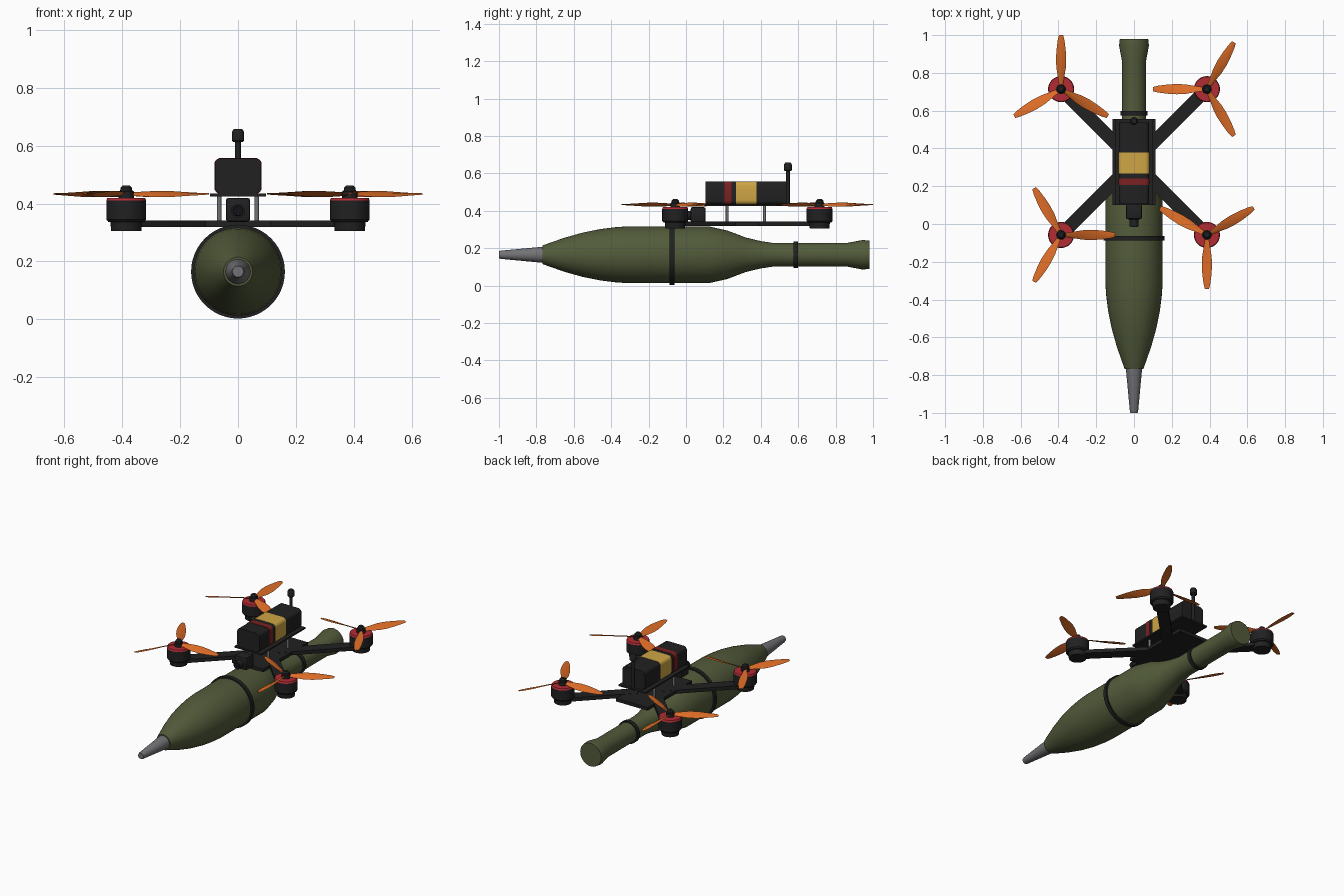
import bpy, bmesh
from math import radians, pi, sin, cos
from mathutils import Matrix, Vector

if "Cube" in bpy.data.objects:
    bpy.data.objects.remove(bpy.data.objects["Cube"])


def material(name, rgb):
    m = bpy.data.materials.new(name)
    m.use_nodes = True
    m.diffuse_color = (*rgb, 1)
    m.node_tree.nodes["Principled BSDF"].inputs["Base Color"].default_value = (*rgb, 1)
    return m


OLIVE = material("olive_paint", (0.085, 0.105, 0.043))
BLACK = material("black_carbon", (0.015, 0.015, 0.016))
GREY = material("grey_metal", (0.17, 0.17, 0.18))
ORANGE = material("orange_plastic", (0.72, 0.15, 0.02))
RED = material("red_anodised", (0.45, 0.025, 0.035))
DARK_RED = material("dark_red_band", (0.2, 0.015, 0.015))
YELLOW = material("yellow_label", (0.62, 0.38, 0.06))
GLASS = material("lens_glass", (0.006, 0.006, 0.008))


def finish(name, bm, mats, angle=35):
    bmesh.ops.recalc_face_normals(bm, faces=bm.faces[:])
    mesh = bpy.data.meshes.new(name)
    bm.to_mesh(mesh)
    bm.free()
    for m in mats:
        mesh.materials.append(m)
    obj = bpy.data.objects.new(name, mesh)
    bpy.context.collection.objects.link(obj)
    bpy.ops.object.select_all(action="DESELECT")
    obj.select_set(True)
    bpy.context.view_layer.objects.active = obj
    bpy.ops.object.shade_smooth_by_angle(angle=radians(angle))
    return obj


def lathe(name, profile, mat, at=(0, 0, 0), along_y=False, sides=32):
    """Turn (radius, distance) points around z, or around y."""
    bm = bmesh.new()
    rings = [[bm.verts.new((r * cos(2 * pi * i / sides), r * sin(2 * pi * i / sides), t))
              for i in range(sides)] for r, t in profile]
    for a, b in zip(rings, rings[1:]):
        for i in range(sides):
            j = (i + 1) % sides
            bm.faces.new((a[i], a[j], b[j], b[i]))
    bm.faces.new(rings[0])
    bm.faces.new(rings[-1])
    turn = Matrix.Rotation(-pi / 2, 4, "X") if along_y else Matrix()
    bm.transform(Matrix.Translation(at) @ turn)
    return finish(name, bm, [mat])


def box(name, lo, hi, mat, bevel=0.0, segments=1, edges=None, turn=Matrix()):
    lo, hi = Vector(lo), Vector(hi)
    bm = bmesh.new()
    bmesh.ops.create_cube(bm, size=1)
    bm.transform(Matrix.Translation((lo + hi) / 2) @ Matrix.Diagonal((*(hi - lo), 1)))
    if bevel:
        # bevel only the edges running along one axis, or all of them
        chosen = [e for e in bm.edges if edges is None or
                  abs((e.verts[0].co - e.verts[1].co)[edges]) > 1e-5]
        bmesh.ops.bevel(bm, geom=chosen, offset=bevel, segments=segments,
                        profile=0.5, affect="EDGES")
    bm.transform(turn)
    return finish(name, bm, [mat])


# --- Carried body: olive hull, grey nose and straps
AXIS = (0, 0, 0.165)
lathe("hull", [(0.05, -0.767), (0.091, -0.65), (0.119, -0.55), (0.137, -0.46),
               (0.147, -0.38), (0.152, -0.31), (0.152, 0.12), (0.13, 0.22),
               (0.092, 0.32), (0.073, 0.4), (0.064, 0.46), (0.064, 0.865),
               (0.079, 0.945), (0.075, 0.98)], OLIVE, AXIS, True, 48)
lathe("nose", [(0.019, -1.0), (0.022, -0.99), (0.043, -0.765)], GREY, AXIS, True)


def strap(name, y, inner, outer):
    lathe(name, [(inner, y - 0.0125), (outer, y - 0.0125),
                 (outer, y + 0.0125), (inner, y + 0.0125)], BLACK, AXIS, True, 48)


strap("front_strap", -0.075, 0.148, 0.162)
strap("rear_strap", 0.587, 0.06, 0.072)

# --- Frame: plates, crossed arms and standoffs
MID = Vector((0, 0.328, 0))
box("bottom_plate", (-0.113, 0.1, 0.32), (0.113, 0.556, 0.341), BLACK)
box("top_plate", (-0.097, 0.1, 0.425), (0.097, 0.556, 0.434), BLACK)
for i, angle in enumerate((45, -45)):
    turn = Matrix.Translation(MID) @ Matrix.Rotation(radians(angle), 4, "Z")
    box(f"cross_arm_{i}", (-0.57, -0.035, 0.319), (0.57, 0.035, 0.342), BLACK,
        0.02, 2, 2, turn)
for x in (-0.065, 0.065):
    for y in (0.22, 0.42):
        lathe("standoff", [(0.008, 0.34), (0.008, 0.426)], GREY, (x, y, 0), sides=12)


# --- Propeller: three pitched, tapering blades
def propeller(name, at, start):
    stations = [(0.015, 0.022, 30), (0.06, 0.036, 28), (0.11, 0.054, 24), (0.16, 0.058, 20),
                (0.21, 0.05, 15), (0.26, 0.036, 11), (0.286, 0.022, 8)]
    bm = bmesh.new()
    for k in range(3):
        spin = Matrix.Rotation(radians(start + 120 * k), 3, "Z")
        rings = []
        for x, width, pitch in stations:
            tilt = Matrix.Rotation(radians(pitch), 3, "X")
            section = [(x, -width / 2, 0), (x, 0, 0.004), (x, width / 2, 0), (x, 0, -0.002)]
            rings.append([bm.verts.new(spin @ (tilt @ Vector(p))) for p in section])
        for a, b in zip(rings, rings[1:]):
            for i in range(4):
                j = (i + 1) % 4
                bm.faces.new((a[i], a[j], b[j], b[i]))
        bm.faces.new(rings[0])
        bm.faces.new(rings[-1])
    bm.transform(Matrix.Translation(at))
    finish(name, bm, [ORANGE])


# --- Four motors with propellers
for place, x, y, start in (("rear_right", -0.386, 0.714, 90), ("rear_left", 0.386, 0.714, 60),
                           ("front_right", -0.386, -0.058, 0), ("front_left", 0.386, -0.058, 30)):
    at = (x, y, 0)
    lathe(place + "_motor_base", [(0.052, 0.305), (0.056, 0.345)], BLACK, at)
    lathe(place + "_motor_bell", [(0.062, 0.337), (0.069, 0.345), (0.069, 0.41)], BLACK, at)
    lathe(place + "_motor_cap", [(0.069, 0.41), (0.065, 0.42)], RED, at)
    lathe(place + "_hub", [(0.026, 0.418), (0.026, 0.442), (0.021, 0.444), (0.02, 0.454),
                           (0.012, 0.462)], BLACK, at, sides=16)
    propeller(place + "_propeller", (x, y, 0.433), start)

# --- Battery with coloured wraps
box("battery", (-0.08, 0.105, 0.434), (0.08, 0.538, 0.556), BLACK, 0.022, 4, 1)
for name, y0, y1, mat in (("red_wrap", 0.207, 0.242, DARK_RED),
                          ("yellow_wrap", 0.268, 0.378, YELLOW)):
    box(name, (-0.082, y0, 0.433), (0.082, y1, 0.558), mat, 0.023, 4, 1)

# --- Antenna
lathe("antenna_mast", [(0.01, 0.425), (0.01, 0.62)], BLACK, (0, 0.545, 0), sides=12)
lathe("antenna_cap", [(0.016, 0.612), (0.021, 0.618), (0.021, 0.648), (0.014, 0.658)],
      BLACK, (0, 0.545, 0), sides=16)

# --- Camera
box("camera", (-0.042, 0.025, 0.337), (0.042, 0.105, 0.42), BLACK, 0.01, 2)
lathe("camera_lens", [(0.024, -0.012), (0.024, 0.03)], BLACK, (0, 0, 0.375), True, 24)
lathe("lens_glass", [(0.017, -0.015), (0.019, -0.01)], GLASS, (0, 0, 0.375), True, 24)
